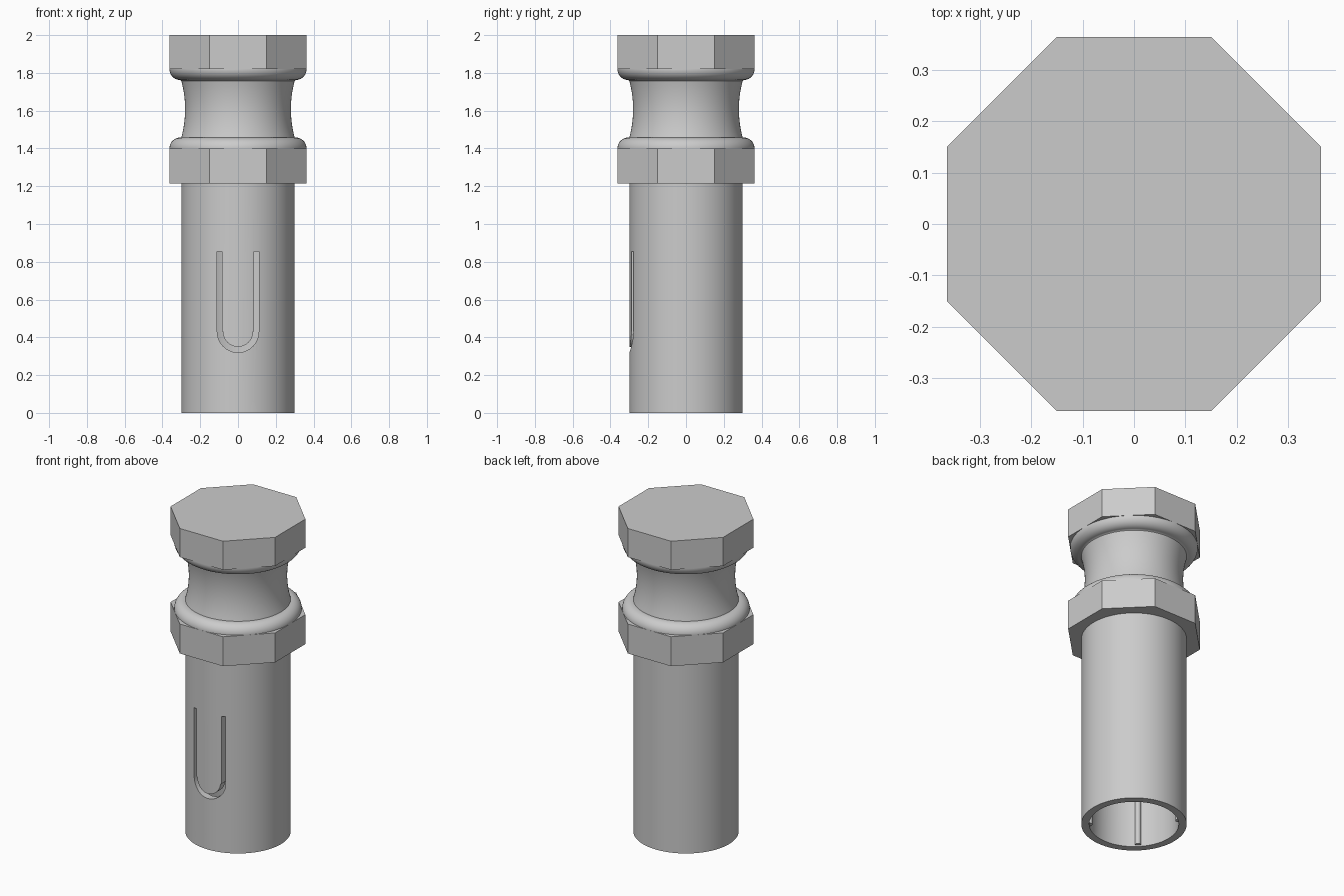
import bpy, bmesh, math
from math import cos, sin, pi

cube = bpy.data.objects.get("Cube")
if cube:
    bpy.data.objects.remove(cube, do_unlink=True)

GREY = (0.6, 0.6, 0.6, 1.0)
metal = bpy.data.materials.new("plain grey")
metal.use_nodes = True
metal.diffuse_color = GREY
metal.node_tree.nodes["Principled BSDF"].inputs["Base Color"].default_value = GREY


def add_object(name, bm):
    bmesh.ops.recalc_face_normals(bm, faces=bm.faces)
    mesh = bpy.data.meshes.new(name)
    bm.to_mesh(mesh)
    bm.free()
    mesh.materials.append(metal)
    obj = bpy.data.objects.new(name, mesh)
    bpy.context.collection.objects.link(obj)
    return obj


def smooth(obj):
    bpy.ops.object.select_all(action='DESELECT')
    obj.select_set(True)
    bpy.context.view_layer.objects.active = obj
    bpy.ops.object.shade_smooth_by_angle(angle=math.radians(35))


def lathe(name, profile, steps=96):
    """Revolve a closed (radius, z) profile about the z axis."""
    bm = bmesh.new()
    verts = [bm.verts.new((r, 0, z)) for r, z in profile]
    edges = [bm.edges.new((a, b)) for a, b in zip(verts, verts[1:] + verts[:1])]
    bmesh.ops.spin(bm, geom=verts + edges, axis=(0, 0, 1), cent=(0, 0, 0),
                   angle=2 * pi, steps=steps, use_duplicate=False)
    bmesh.ops.remove_doubles(bm, verts=bm.verts, dist=1e-5)
    bmesh.ops.dissolve_degenerate(bm, dist=1e-6, edges=bm.edges)
    return add_object(name, bm)


def prism(name, outline, direction):
    """Extrude a flat outline of 3D points along a direction."""
    bm = bmesh.new()
    face = bm.faces.new([bm.verts.new(p) for p in outline])
    ext = bmesh.ops.extrude_face_region(bm, geom=[face], use_keep_orig=True)
    moved = [g for g in ext["geom"] if isinstance(g, bmesh.types.BMVert)]
    bmesh.ops.translate(bm, verts=moved, vec=direction)
    return add_object(name, bm)


def octagon(name, z0, z1, apothem=0.363):
    r = apothem / cos(pi / 8)
    ring = [(r * cos(pi / 8 + k * pi / 4), r * sin(pi / 8 + k * pi / 4), z0)
            for k in range(8)]
    return prism(name, ring, (0, 0, z1 - z0))


# Hollow shaft, open at the bottom
BORE, BORE_TOP = 0.255, 1.25
shaft = lathe("hollow_shaft", [(0.3, 0), (0.3, 1.3), (0.15, 1.3),
                               (0.15, BORE_TOP), (BORE, BORE_TOP), (BORE, 0)])

# U-shaped slot that frees a spring tab on the front
ARC_Z, TOP_Z, OUT, EDGE, TAB = 0.43, 0.855, 0.11, 0.086, 0.08


def arc(radius):
    return [(radius * cos(pi + pi * i / 24), ARC_Z + radius * sin(pi + pi * i / 24))
            for i in range(25)]


outline = ([(-OUT, TOP_Z)] + arc(OUT) + [(OUT, TOP_Z), (EDGE, TOP_Z), (EDGE, ARC_Z)]
           + arc(TAB)[::-1] + [(-EDGE, ARC_Z), (-EDGE, TOP_Z)])
cutter = prism("slot_cutter", [(x, -0.4, z) for x, z in outline], (0, 0.28, 0))
cutter.hide_render = True
cut = shaft.modifiers.new("slot", 'BOOLEAN')
cut.operation, cut.solver, cut.object = 'DIFFERENCE', 'EXACT', cutter
bpy.context.view_layer.update()
graph = bpy.context.evaluated_depsgraph_get()
cut_mesh = bpy.data.meshes.new_from_object(shaft.evaluated_get(graph))
shaft.modifiers.clear()
shaft.data = cut_mesh
bpy.data.objects.remove(cutter, do_unlink=True)
smooth(shaft)

# Four round ribs along the bore
for k in range(4):
    a = pi / 4 + k * pi / 2
    bpy.ops.mesh.primitive_cylinder_add(
        vertices=16, radius=0.018, depth=BORE_TOP - 0.01,
        location=(BORE * cos(a), BORE * sin(a), (BORE_TOP + 0.01) / 2))
    rib = bpy.context.object
    rib.name = f"bore_rib_{k + 1}"
    rib.data.materials.append(metal)
    smooth(rib)

# Octagonal collar and head
octagon("lower_collar", 1.215, 1.4)
octagon("upper_head", 1.82, 2.0)

# Waisted neck with a rounded flange at each end
FLANGE, ROUND = 0.363, 0.058
quarter = [i * pi / 20 for i in range(11)]
lower = [(FLANGE - ROUND + ROUND * cos(t), 1.4 + ROUND * sin(t)) for t in quarter]
waist = [(0.28 + 0.02 * u * u, 1.608 + 0.15 * u)
         for u in (i / 8 for i in range(-8, 9))]
upper = [(FLANGE - ROUND + ROUND * cos(t), 1.82 - ROUND * sin(t))
         for t in reversed(quarter)]
neck = lathe("waisted_neck", [(0.1, 1.38), (FLANGE - 0.002, 1.38)] + lower + waist
             + upper + [(FLANGE - 0.002, 1.84), (0.1, 1.84)])
smooth(neck)
